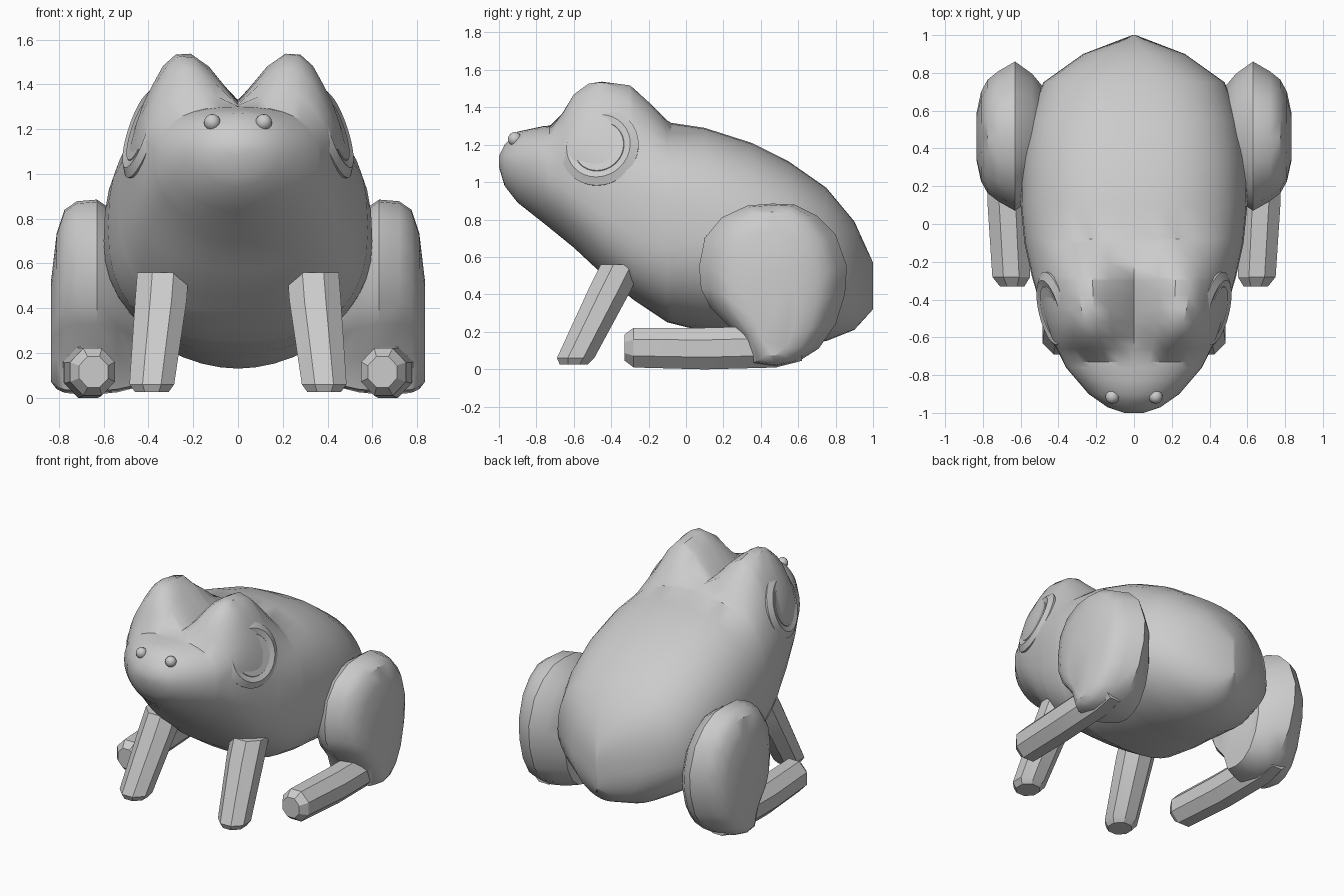
import bpy, bmesh, math
from mathutils import Vector

if "Cube" in bpy.data.objects:
    bpy.data.objects.remove(bpy.data.objects["Cube"])

grey = bpy.data.materials.new("light_grey")
grey.diffuse_color = (0.6, 0.6, 0.6, 1)
grey.use_nodes = True
grey.node_tree.nodes["Principled BSDF"].inputs["Base Color"].default_value = grey.diffuse_color


def loft(name, rings, angle=30, mirror=False):
    """Skin a list of closed rings, cap both ends."""
    bm = bmesh.new()
    vs = [[bm.verts.new(p) for p in r] for r in rings]
    n = len(vs[0])
    for a, b in zip(vs, vs[1:]):
        for i in range(n):
            bm.faces.new((a[i], a[(i + 1) % n], b[(i + 1) % n], b[i]))
    bm.faces.new(vs[0])
    bm.faces.new(vs[-1])
    bmesh.ops.recalc_face_normals(bm, faces=bm.faces)
    me = bpy.data.meshes.new(name)
    bm.to_mesh(me)
    bm.free()
    me.materials.append(grey)
    ob = bpy.data.objects.new(name, me)
    bpy.context.collection.objects.link(ob)
    if mirror:
        ob.modifiers.new("mirror", 'MIRROR')
    bpy.ops.object.select_all(action='DESELECT')
    ob.select_set(True)
    bpy.context.view_layer.objects.active = ob
    bpy.ops.object.shade_smooth_by_angle(angle=math.radians(angle))
    return ob


def lerp(table, t):
    """Interpolate rows of (key, values...)."""
    if t <= table[0][0]:
        return table[0][1:]
    for a, b in zip(table, table[1:]):
        if t <= b[0]:
            k = (t - a[0]) / (b[0] - a[0])
            return tuple(p + (q - p) * k for p, q in zip(a[1:], b[1:]))
    return table[-1][1:]


# body: y, top, bottom, half width, height of widest point
STATIONS = [
    (-1.0, 1.14, 1.08, .05, 1.11), (-.97, 1.20, .98, .14, 1.10),
    (-.90, 1.27, .89, .24, 1.09), (-.76, 1.30, .78, .36, 1.06),
    (-.60, 1.31, .65, .44, 1.0), (-.45, 1.32, .51, .49, .95),
    (-.28, 1.33, .37, .54, .85), (-.10, 1.32, .25, .58, .76),
    (.10, 1.29, .20, .60, .70), (.35, 1.21, .16, .595, .62),
    (.55, 1.11, .13, .56, .57), (.75, .97, .15, .48, .53),
    (.90, .79, .21, .27, .49), (1.0, .57, .32, .01, .45)]
# roundness of the upper and lower half along y
ROUND = [(-.9, 2, 2), (-.65, 2.6, 2.2), (-.45, 2.8, 2.8), (-.25, 2.6, 2.8),
         (.0, 2.5, 2.3), (.3, 2.5, 1.9), (.9, 2.4, 1.9)]
# brow bumps over the eyes: height along y, shape across x
BUMP_Y = [(-.73, 0), (-.66, .09), (-.6, .19), (-.52, .24), (-.45, .25),
          (-.3, .22), (-.2, .13), (-.08, 0)]
BUMP_X = [(0, 0), (.17, .85), (.26, 1), (.33, .88), (.38, .64), (.43, .42), (.5, 0)]
ys = sorted({s[0] for s in STATIONS} | {b[0] for b in BUMP_Y} | {-.94, -.83, -.37, .22})
N = 40
rings = []
for y in ys:
    top, bot, w, zm = lerp(STATIONS, y)
    up, low = lerp(ROUND, y)
    ring = []
    for i in range(N):
        a = 2 * math.pi * i / N
        c, s = math.cos(a), math.sin(a)
        e = 2 / (up if s > 0 else low)
        x = w * math.copysign(abs(c) ** e, c)
        if s > 0:
            z = zm + (top - zm) * s ** e
            if s > 1e-4:
                z += lerp(BUMP_Y, y)[0] * lerp(BUMP_X, abs(x))[0]
        else:
            z = zm - (zm - bot) * abs(s) ** e
        ring.append((x, y, z))
    rings.append(ring)
loft("body", rings, 35)

# eyes: turned discs with a raised rim
nrm = Vector((1, -.25, .33)).normalized()
u = nrm.cross(Vector((0, 0, 1))).normalized()
v = nrm.cross(u)
eye_centre = Vector((.437, -.465, 1.19))
EYE = [(.20, -.09), (.215, -.01), (.175, .014), (.14, .006), (.137, .010)]
loft("eye", [[eye_centre + nrm * h + (u * math.cos(t) + v * math.sin(t)) * r
              for t in (2 * math.pi * i / 32 for i in range(32))]
             for r, h in EYE], 25, True)

# nostrils
bpy.ops.mesh.primitive_uv_sphere_add(segments=12, ring_count=8, radius=.037,
                                     location=(0, 0, 0))
nostril = bpy.context.object
nostril.name = "nostril"
for vert in nostril.data.vertices:
    vert.co += Vector((.115, -.915, 1.23))
nostril.data.materials.append(grey)
nostril.modifiers.new("mirror", 'MIRROR')
bpy.ops.object.shade_smooth_by_angle()


def octagon(c, axis, r1, r2):
    """Eight-sided ring, level (axis z) or upright (axis y)."""
    out = []
    for i in range(8):
        a = math.pi / 8 + i * math.pi / 4
        p, q = math.cos(a) * r1 / .924, math.sin(a) * r2 / .924
        out.append((c[0] + p, c[1] + q, c[2]) if axis == 'z'
                   else (c[0] + p, c[1], c[2] + q))
    return out


# front legs
loft("front_leg", [octagon((x, y, z), 'z', r, r) for x, y, z, r in [
    (.385, -.60, .025, .075), (.385, -.59, .06, .10),
    (.345, -.405, .43, .115), (.335, -.34, .56, .115)]], 30, True)

# hind feet
loft("hind_foot", [octagon((x, y, z), 'y', r, r * 1.06) for x, y, z, r in [
    (.645, -.33, .115, .065), (.65, -.28, .115, .10), (.67, .1, .11, .105),
    (.68, .48, .12, .105), (.68, .62, .14, .09)]], 30, True)

# thighs: side outline swept across x as a pillow
THIGH = [(.07, .55), (.10, .70), (.19, .81), (.33, .875), (.46, .885), (.58, .88),
         (.70, .82), (.80, .72), (.86, .55), (.85, .40), (.80, .24), (.71, .11),
         (.60, .04), (.48, .015), (.34, .03), (.27, .19), (.13, .33), (.08, .43)]
LAYERS = [(.46, .60, .75), (.54, .84, .92), (.63, 1, 1), (.72, .87, .99),
          (.775, .76, .94), (.81, .60, .80), (.835, .30, .52)]
loft("thigh", [[(x, .46 + (y - .46) * ky, .13 + (z - .13) * kz) for y, z in THIGH]
               for x, ky, kz in LAYERS], 35, True)
